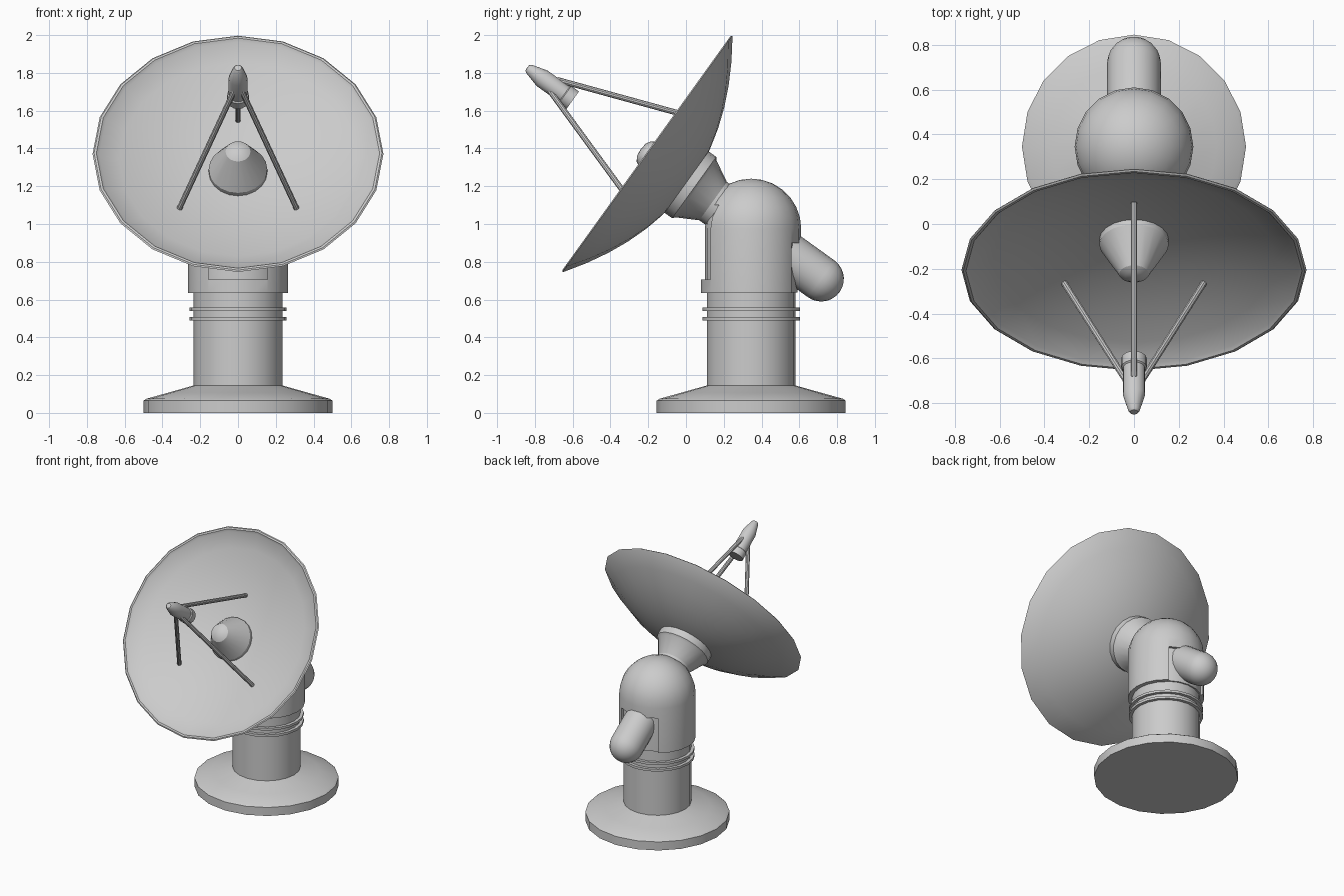
import bpy, bmesh, math
from mathutils import Matrix, Vector

if "Cube" in bpy.data.objects:
    bpy.data.objects.remove(bpy.data.objects["Cube"])

SIDES = 20
BASE = Matrix.Translation((0, 0.345, 0))
# Dish axis: local z points out of the dish, local y points up the rim
DISH = Matrix.Translation((0, -0.21, 1.375)) @ Matrix.Rotation(math.radians(54.3), 4, 'X')


def smooth(ob):
    bpy.ops.object.select_all(action='DESELECT')
    ob.select_set(True)
    bpy.context.view_layer.objects.active = ob
    bpy.ops.object.shade_smooth_by_angle(angle=math.radians(28))


def finish(name, bm, matrix):
    bmesh.ops.recalc_face_normals(bm, faces=bm.faces)
    me = bpy.data.meshes.new(name)
    bm.to_mesh(me)
    bm.free()
    ob = bpy.data.objects.new(name, me)
    bpy.context.collection.objects.link(ob)
    ob.matrix_world = matrix
    smooth(ob)
    return ob


def lathe(name, profile, matrix, sides=SIDES):
    """Turn (radius, height) points round local z; the profile starts and ends on the axis."""
    bm = bmesh.new()
    rings = []
    for r, z in profile:
        if r == 0:
            rings.append([bm.verts.new((0, 0, z))] * sides)
        else:
            rings.append([bm.verts.new((r * math.sin(2 * math.pi * i / sides),
                                        r * math.cos(2 * math.pi * i / sides), z))
                          for i in range(sides)])
    for a, b in zip(rings, rings[1:]):
        for i in range(sides):
            j = (i + 1) % sides
            bm.faces.new(list(dict.fromkeys((a[i], a[j], b[j], b[i]))))
    return finish(name, bm, matrix)


def rod(name, p, q, radius):
    p, q = Vector(p), Vector(q)
    d = q - p
    m = DISH @ Matrix.Translation(p) @ d.to_track_quat('Z', 'Y').to_matrix().to_4x4()
    return lathe(name, [(0, 0), (radius, 0), (radius, d.length), (0, d.length)], m, 10)


def dome(radius, z, steps=7):
    pts = [(radius * math.cos(math.pi / 2 * k / steps),
            z + radius * math.sin(math.pi / 2 * k / steps)) for k in range(steps)]
    return pts + [(0, z + radius)]


# Pedestal: foot plate and column
lathe("pedestal", [(0, 0), (0.5, 0), (0.5, 0.065), (0.485, 0.075), (0.37, 0.107),
                   (0.235, 0.145), (0.235, 0.66), (0, 0.66)], BASE)
for i, z in enumerate((0.49, 0.54)):
    lathe(f"column_ring_{i + 1}", [(0, z), (0.258, z), (0.258, z + 0.018), (0, z + 0.018)], BASE)

# Rotating head: outer shell with slots front and back, over an inner core
lathe("head_core", [(0, 0.638), (0.245, 0.638)] + dome(0.245, 0.975), BASE)
shell = lathe("head_shell", [(0, 0.635), (0.265, 0.635)] + dome(0.265, 0.975), BASE)
for name, y, z0, z1 in (("front_slot", 0.0, 0.705, 1.1), ("back_slot", 0.69, 0.5, 0.9)):
    bm = bmesh.new()
    bmesh.ops.create_cube(bm, size=1)
    cutter = finish(name, bm, Matrix.Translation((0, y, (z0 + z1) / 2))
                    @ Matrix.Diagonal((0.31, 0.4, z1 - z0, 1)))
    cutter.hide_render = True
    mod = shell.modifiers.new(name, 'BOOLEAN')
    mod.object = cutter
    mod.solver = 'EXACT'
    smooth(shell)
    bpy.ops.object.modifier_apply(modifier=mod.name)
    bpy.data.objects.remove(cutter)
smooth(shell)

# Counterweight arm behind the head, on the dish axis
lathe("counterweight", [(0, -0.7), (0.12, -0.7)] + [(r, -z) for r, z in dome(0.12, 1.14)], DISH)

# Flared mount joining dish and head
lathe("dish_mount", [(0, -0.2), (0.2, -0.2), (0.2, -0.312), (0.185, -0.325),
                     (0.125, -0.435), (0.125, -0.65), (0, -0.65)], DISH)

# Dish: curved back, narrow rim, shallower bowl inside
back = [(0.765 * k / 7, -0.27 * (1 - (k / 7) ** 2) - 0.012) for k in range(8)]
bowl = [(0.735 * k / 7, -0.165 * (1 - (k / 7) ** 2) - 0.015) for k in range(7, -1, -1)]
lathe("dish", back + [(0.77, -0.006), (0.762, 0), (0.75, 0)] + bowl, DISH)

# Centre cone in the bowl
lathe("centre_cone", [(0, -0.2), (0.155, -0.2), (0.155, -0.145), (0.08, -0.01),
                      (0.066, 0.016), (0.04, 0.032), (0, 0.037)], DISH)

# Receiver at the focus
lathe("receiver", [(0, 0.48), (0.057, 0.48), (0.057, 0.53), (0.05, 0.535), (0.05, 0.68),
                   (0.026, 0.765), (0.018, 0.775), (0, 0.777)], DISH, 16)

# Three struts holding the receiver
rod("top_strut", (0, 0.32, -0.145), (0, 0.04, 0.61), 0.015)
for name, s in (("left_strut", -1), ("right_strut", 1)):
    rod(name, (s * 0.31, -0.27, -0.125), (s * 0.02, -0.03, 0.61), 0.015)
